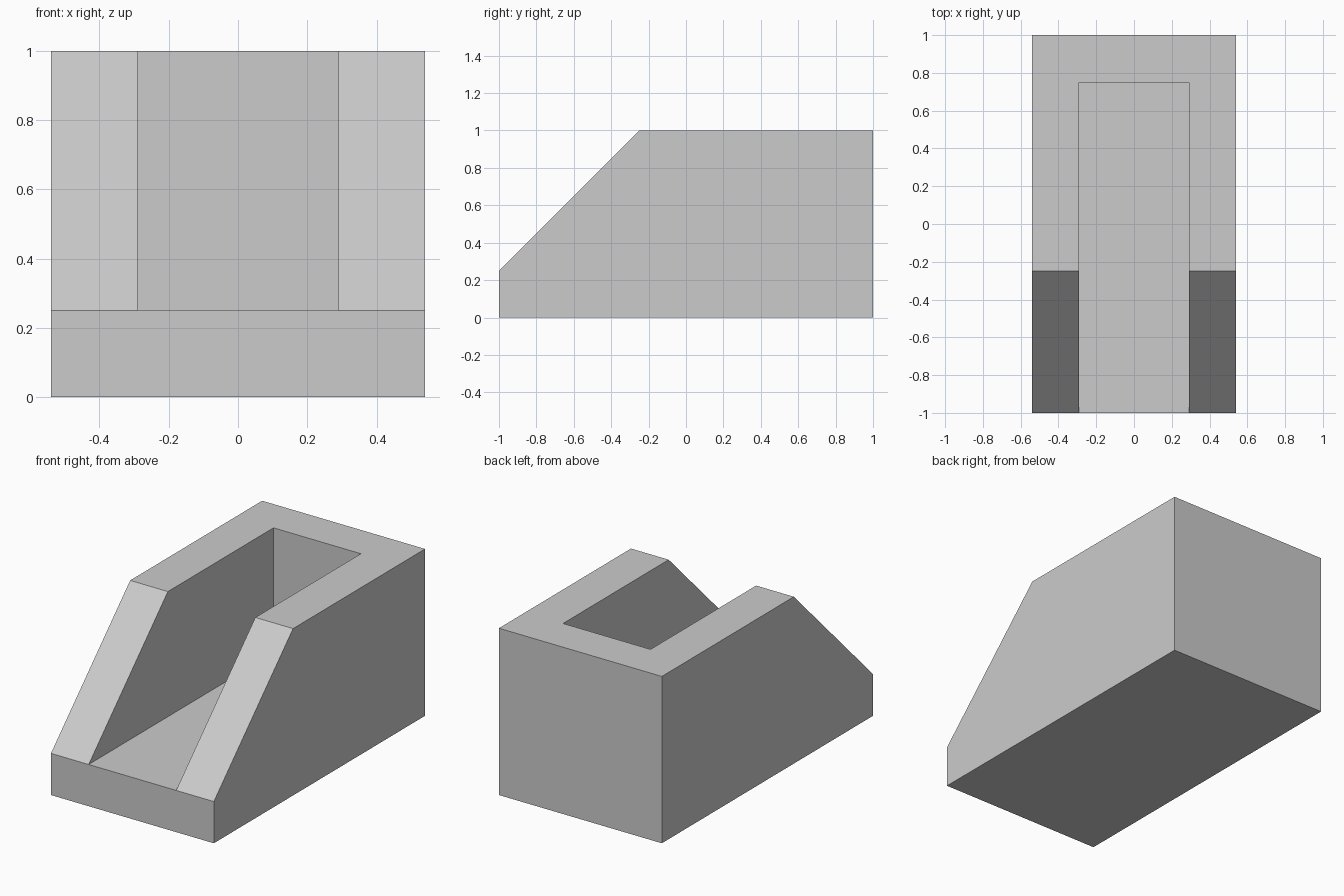
import bpy
import bmesh

if "Cube" in bpy.data.objects:
    bpy.data.objects.remove(bpy.data.objects["Cube"], do_unlink=True)

HALF_WIDTH = 0.54
HALF_CHANNEL = 0.29
FLOOR = 0.25

grey = bpy.data.materials.new("plain_grey")
grey.use_nodes = True
colour = (0.6, 0.6, 0.6, 1)
grey.diffuse_color = colour
grey.node_tree.nodes["Principled BSDF"].inputs["Base Color"].default_value = colour


def extrude_profile(name, profile, half_width):
    """Extrude a (y, z) side profile symmetrically along x."""
    bm = bmesh.new()
    face = bm.faces.new([bm.verts.new((-half_width, y, z)) for y, z in profile])
    side = bmesh.ops.extrude_face_region(bm, geom=[face])["geom"]
    verts = [v for v in side if isinstance(v, bmesh.types.BMVert)]
    bmesh.ops.translate(bm, verts=verts, vec=(2 * half_width, 0, 0))
    bmesh.ops.recalc_face_normals(bm, faces=bm.faces)
    mesh = bpy.data.meshes.new(name)
    bm.to_mesh(mesh)
    bm.free()
    mesh.materials.append(grey)
    obj = bpy.data.objects.new(name, mesh)
    bpy.context.collection.objects.link(obj)
    return obj


# Solid block with a sloped front
block = extrude_profile(
    "sloped_block",
    [(-1, 0), (1, 0), (1, 1), (-0.25, 1), (-1, FLOOR)],
    HALF_WIDTH)

# Channel open at the front and top, closed by the back wall
cutter = extrude_profile(
    "channel_cutter",
    [(-1.2, FLOOR), (0.75, FLOOR), (0.75, 1.2), (-1.2, 1.2)],
    HALF_CHANNEL)
cutter.hide_render = True

cut = block.modifiers.new("channel", "BOOLEAN")
cut.operation = "DIFFERENCE"
cut.solver = "EXACT"
cut.object = cutter
bpy.context.view_layer.objects.active = block
bpy.ops.object.modifier_apply(modifier=cut.name)
bpy.data.objects.remove(cutter, do_unlink=True)
